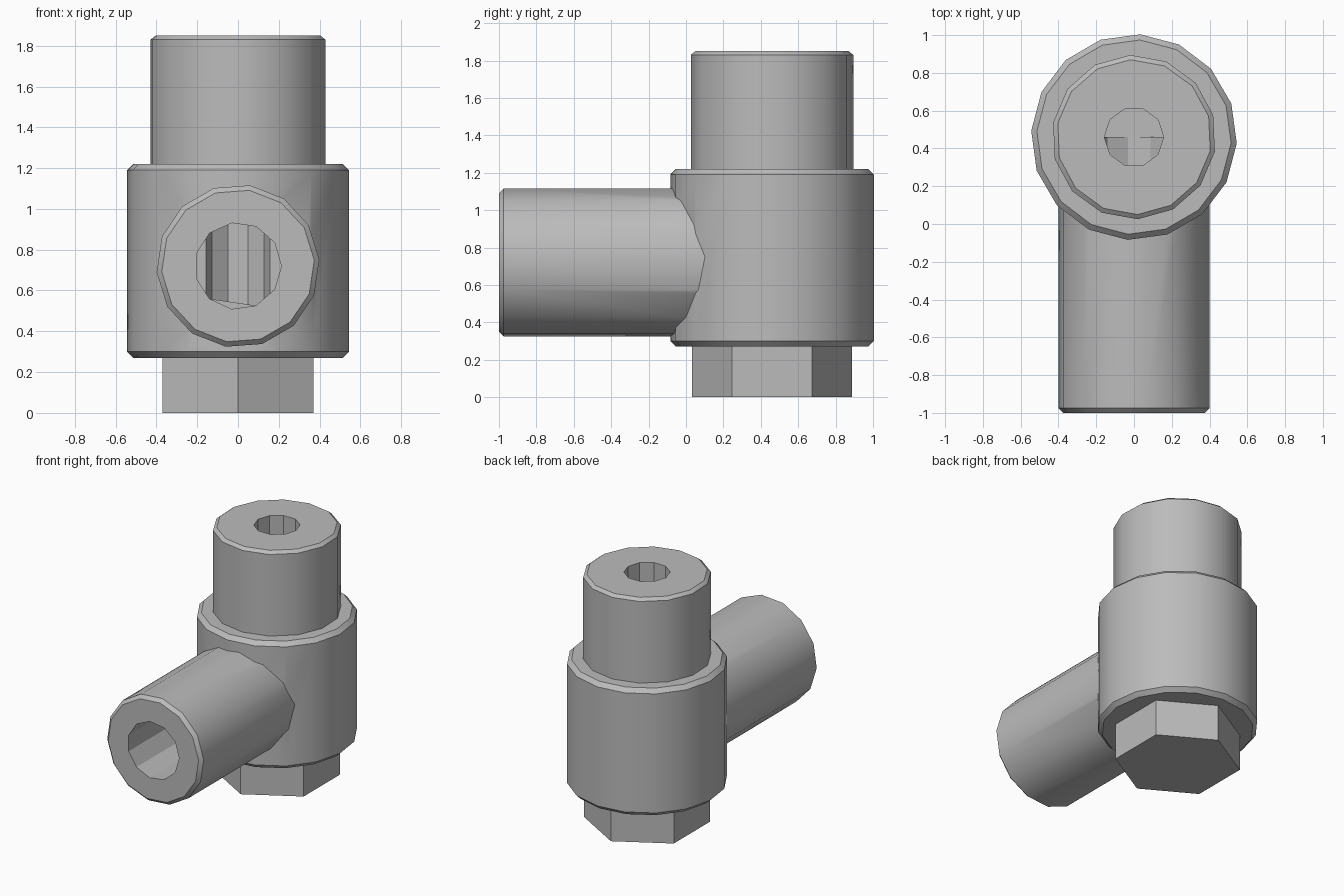
import bpy
from math import cos, sin, radians, tau
from mathutils import Matrix, Vector

if "Cube" in bpy.data.objects:
    bpy.data.objects.remove(bpy.data.objects["Cube"], do_unlink=True)

AXIS_Y = 0.46    # vertical axis of the fitting
ARM_Z = 0.72     # height of the side pipe's axis

steel = bpy.data.materials.new("grey steel")
steel.use_nodes = True
colour = (0.5, 0.5, 0.5, 1)
steel.diffuse_color = colour
steel.node_tree.nodes["Principled BSDF"].inputs["Base Color"].default_value = colour

UPRIGHT = Matrix.Translation((0, AXIS_Y, 0))
# Local x, y, z become x, z, -y, so a profile height h lands at y = -h
SIDEWAYS = Matrix.Translation((0, 0, ARM_Z)) @ Matrix.Rotation(radians(90), 4, "X")


def turned(name, profile, sides, phase, frame=UPRIGHT, half=False):
    """Closed solid made from rings of (radius, height); half keeps the rear side."""
    if half:
        angles = [radians(180) * i / sides for i in range(sides + 1)]
    else:
        angles = [radians(phase) + tau * i / sides for i in range(sides)]
    n = len(angles)
    verts = [frame @ Vector((r * cos(a), r * sin(a), h)) for r, h in profile for a in angles]
    faces = [tuple(reversed(range(n)))]
    for ring in range(len(profile) - 1):
        b = ring * n
        faces += [(b + i, b + (i + 1) % n, b + n + (i + 1) % n, b + n + i) for i in range(n)]
    faces.append(tuple(range(len(verts) - n, len(verts))))
    mesh = bpy.data.meshes.new(name)
    mesh.from_pydata(verts, [], faces)
    mesh.materials.append(steel)
    obj = bpy.data.objects.new(name, mesh)
    bpy.context.collection.objects.link(obj)
    return obj


def combine(target, other, operation):
    mod = target.modifiers.new(operation, "BOOLEAN")
    mod.operation, mod.solver, mod.object = operation, "EXACT", other
    bpy.context.view_layer.update()
    bpy.ops.object.select_all(action="DESELECT")
    bpy.context.view_layer.objects.active = target
    target.select_set(True)
    bpy.ops.object.modifier_apply(modifier=mod.name)
    bpy.data.objects.remove(other, do_unlink=True)


# Main barrel, chamfered at both ends
body = turned("fitting_body", [(0.515, 0.27), (0.545, 0.30), (0.545, 1.19), (0.515, 1.22)], 16, -3.5)

# Upper neck and side pipe
neck = turned("upper_neck", [(0.435, 1.0), (0.435, 1.83), (0.41, 1.85)], 14, 92.6)
arm = turned("side_pipe", [(0.4, -AXIS_Y), (0.4, 0.975), (0.375, 1.0)], 14, 81.5, SIDEWAYS)
for part in (neck, arm):
    combine(body, part, "UNION")

# Bores: side pipe, neck, and the rear half of the neck bore carried lower
bores = [
    turned("pipe_bore", [(0.213, -AXIS_Y), (0.213, 1.1)], 11, 98, SIDEWAYS),
    turned("neck_bore", [(0.157, ARM_Z), (0.157, 2.0)], 10, 0),
    turned("bore_pocket", [(0.157, 0.51), (0.157, ARM_Z + 0.1)], 5, 0, half=True),
]
for bore in bores:
    combine(body, bore, "DIFFERENCE")

bpy.ops.object.select_all(action="DESELECT")
bpy.context.view_layer.objects.active = body
body.select_set(True)
bpy.ops.object.shade_smooth_by_angle(angle=radians(30))

# Hexagonal bolt head underneath
turned("hex_head", [(0.428, 0), (0.428, 0.28)], 6, 90)
